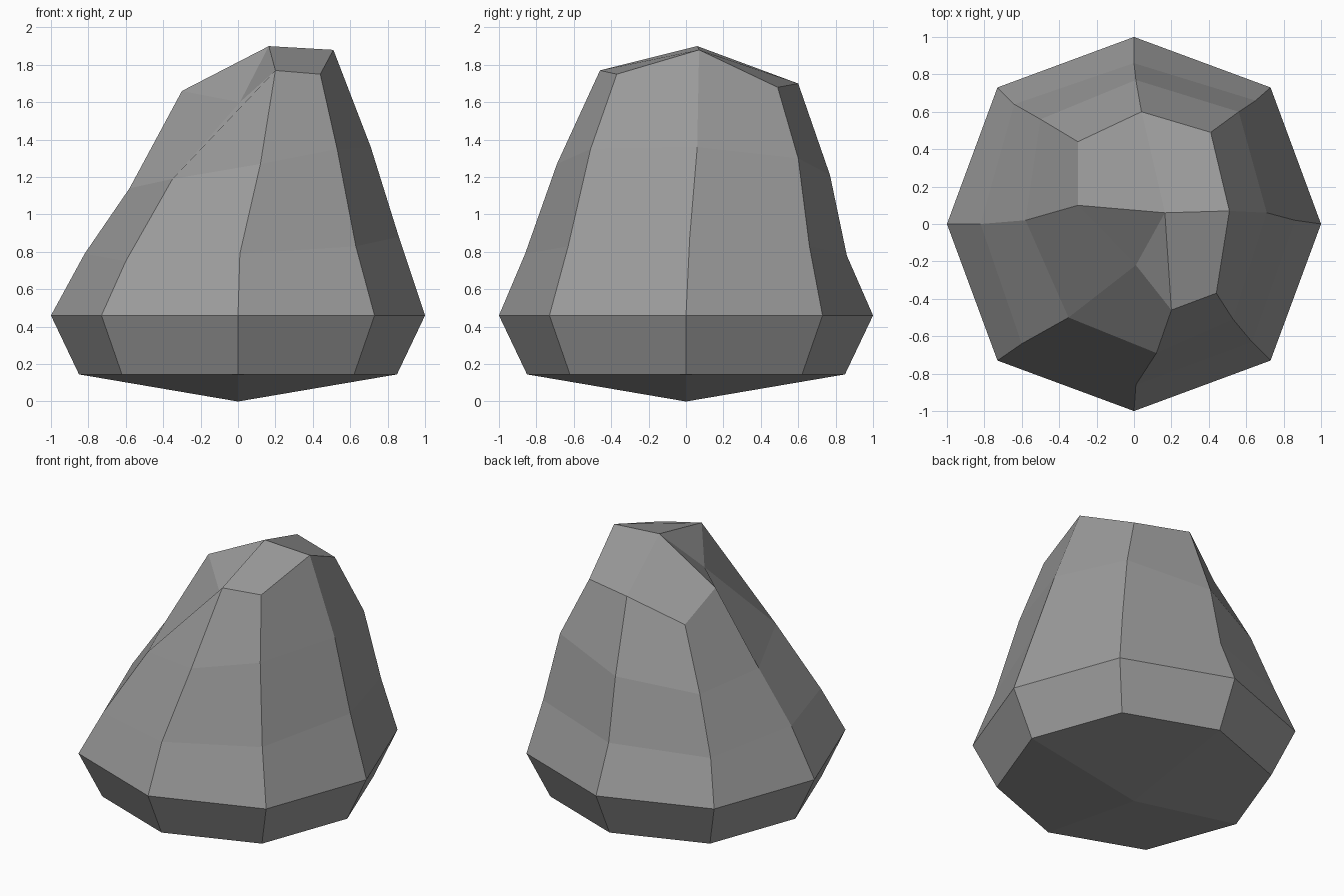
import bpy
import bmesh
from mathutils import Vector

cube = bpy.data.objects.get("Cube")
if cube:
    bpy.data.objects.remove(cube, do_unlink=True)


def make_material(name, value):
    material = bpy.data.materials.new(name)
    material.use_nodes = True
    colour = (value, value, value, 1)
    material.diffuse_color = colour
    material.node_tree.nodes["Principled BSDF"].inputs["Base Color"].default_value = colour
    return material


# Compass directions, counter-clockwise; each ridge starts on the regular base
compass = {
    "east": (1, 0), "north_east": (.73, .73),
    "north": (0, 1), "north_west": (-.73, .73),
    "west": (-1, 0), "south_west": (-.73, -.73),
    "south": (0, -1), "south_east": (.73, -.73),
}

# Chipped ridges above the waist: lower, middle and upper corner of each
ridges = {
    "east": [(.86, .02, .88), (.71, .06, 1.36), (.51, .07, 1.88)],
    "north_east": [(.65, .66, .83), (.56, .6, 1.3), (.41, .49, 1.68)],
    "north": [(0, .86, .78), (.01, .77, 1.21), (.04, .6, 1.7)],
    "north_west": [(-.64, .64, .76), (-.5, .56, 1.14), (-.3, .44, 1.53)],
    "west": [(-.82, 0, .79), (-.58, .02, 1.14), (-.3, .1, 1.66)],
    "south_west": [(-.6, -.64, .75), (-.35, -.5, 1.19), (.01, -.22, 1.6)],
    "south": [(.01, -.86, .79), (.12, -.69, 1.27), (.2, -.46, 1.77)],
    "south_east": [(.63, -.63, .83), (.53, -.51, 1.35), (.44, -.37, 1.75)],
}


def ridge_points(direction):
    """Foot, waist and chipped corners of one ridge, from low to high."""
    x, y = compass[direction]
    foot = Vector((x * .85, y * .85, .145))
    waist = Vector((x, y, .46))
    return [foot, waist] + [Vector(p) for p in ridges[direction]]


bm = bmesh.new()
columns = [[bm.verts.new(p) for p in ridge_points(d)] for d in compass]
count = len(columns)

# Side facets between neighbouring ridges
for i, column in enumerate(columns):
    following = columns[(i + 1) % count]
    for level in range(len(column) - 1):
        bm.faces.new((column[level], following[level],
                      following[level + 1], column[level + 1]))

# Crown and underside: four facets each, meeting at a point
peak = bm.verts.new((.165, .06, 1.9))
base = bm.verts.new((0, 0, 0))
hollow = columns[list(compass).index("south_west")][-1]
for i in range(0, count, 2):
    a, b, c = (columns[(i + step) % count] for step in range(3))
    bm.faces.new((c[0], b[0], a[0], base))
    if b[-1] is hollow:
        # The sunken corner folds its facet in two
        bm.faces.new((a[-1], b[-1], peak))
        bm.faces.new((b[-1], c[-1], peak))
    else:
        bm.faces.new((a[-1], b[-1], c[-1], peak))

bmesh.ops.recalc_face_normals(bm, faces=bm.faces)
mesh = bpy.data.meshes.new("boulder")
bm.to_mesh(mesh)
bm.free()

mesh.materials.append(make_material("stone grey", .33))
boulder = bpy.data.objects.new("boulder", mesh)
bpy.context.collection.objects.link(boulder)
